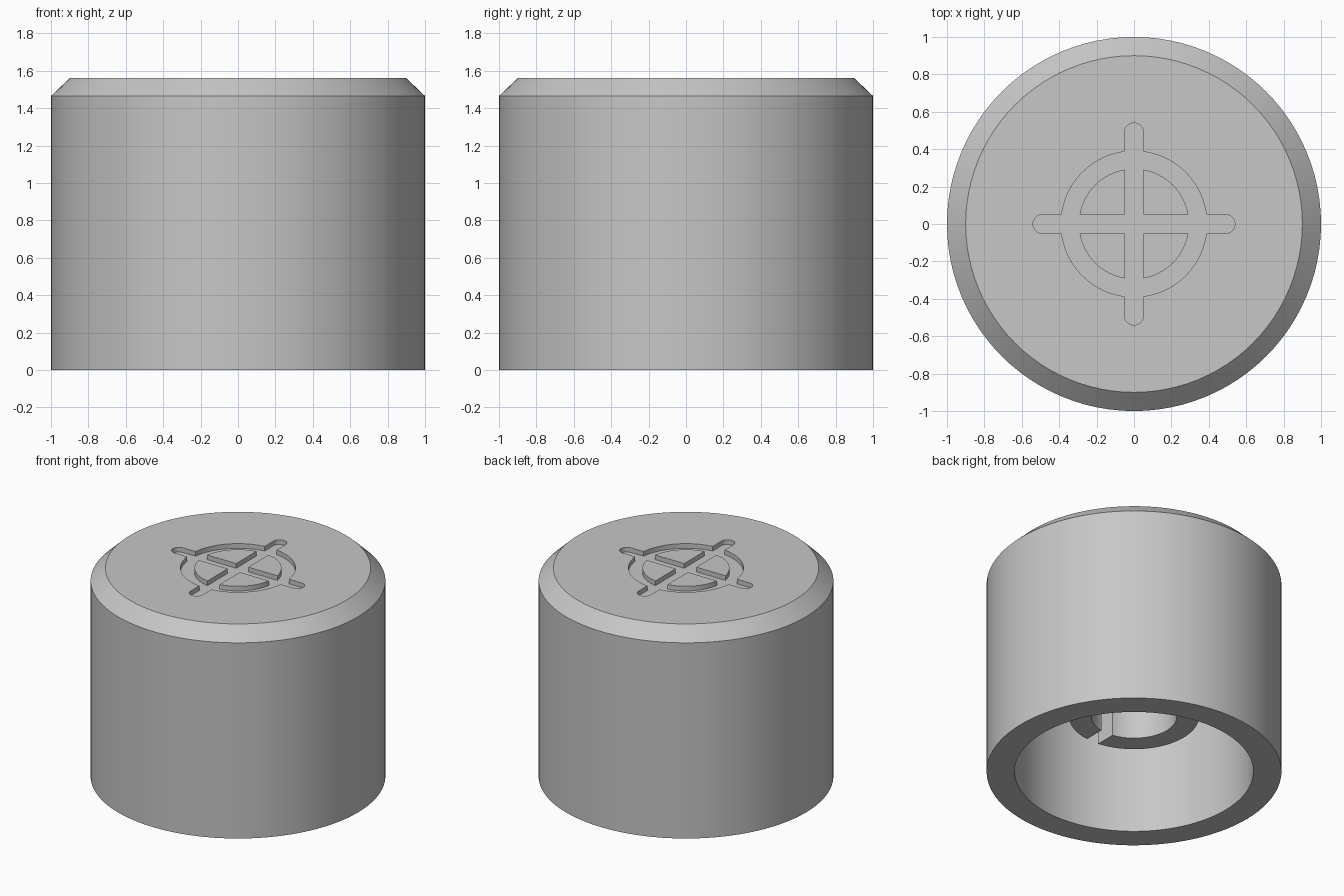
import bpy, bmesh, math

cube = bpy.data.objects.get("Cube")
if cube:
    bpy.data.objects.remove(cube, do_unlink=True)

SEGMENTS = 96
TOP, CEILING, DEPTH = 1.56, 1.36, 0.035
FLOOR = TOP - DEPTH

grey = bpy.data.materials.new("plain grey")
grey.use_nodes = True
colour = (0.57, 0.57, 0.57, 1)
grey.diffuse_color = colour
grey.node_tree.nodes["Principled BSDF"].inputs["Base Color"].default_value = colour


def finish(name, bm):
    bmesh.ops.recalc_face_normals(bm, faces=bm.faces)
    mesh = bpy.data.meshes.new(name)
    bm.to_mesh(mesh)
    bm.free()
    mesh.materials.append(grey)
    obj = bpy.data.objects.new(name, mesh)
    bpy.context.collection.objects.link(obj)
    return obj


def lathe(name, profile, closed=False):
    bm = bmesh.new()
    verts = [bm.verts.new((r, 0, z)) for r, z in profile]
    pairs = list(zip(verts, verts[1:]))
    if closed:
        pairs.append((verts[-1], verts[0]))
    edges = [bm.edges.new(p) for p in pairs]
    bmesh.ops.spin(bm, geom=verts + edges, cent=(0, 0, 0), axis=(0, 0, 1),
                   angle=math.tau, steps=SEGMENTS, use_duplicate=False)
    bmesh.ops.remove_doubles(bm, verts=bm.verts, dist=1e-4)
    bmesh.ops.dissolve_limit(bm, angle_limit=0.001, verts=bm.verts, edges=bm.edges)
    return finish(name, bm)


def rounded_bar(name, half_length, radius, turn):
    # Straight bar with round ends, raised into a prism
    bm = bmesh.new()
    outline = []
    for side in (1, -1):
        for i in range(17):
            a = math.pi * (i / 16 - 0.5)
            x = side * (half_length - radius + radius * math.cos(a))
            y = side * radius * math.sin(a)
            outline.append((x * math.cos(turn) - y * math.sin(turn),
                            x * math.sin(turn) + y * math.cos(turn)))
    face = bm.faces.new([bm.verts.new((x, y, FLOOR)) for x, y in outline])
    ext = bmesh.ops.extrude_face_region(bm, geom=[face])
    moved = [v for v in ext["geom"] if isinstance(v, bmesh.types.BMVert)]
    bmesh.ops.translate(bm, verts=moved, vec=(0, 0, 0.2))
    return finish(name, bm)


def box(name, size, centre):
    bm = bmesh.new()
    bmesh.ops.create_cube(bm, size=1)
    bmesh.ops.scale(bm, vec=size, verts=bm.verts)
    bmesh.ops.translate(bm, vec=centre, verts=bm.verts)
    return finish(name, bm)


def cut(target, cutter):
    cutter.hide_render = True
    mod = target.modifiers.new("cut", 'BOOLEAN')
    mod.operation, mod.solver, mod.object = 'DIFFERENCE', 'EXACT', cutter
    bpy.context.view_layer.objects.active = target
    bpy.ops.object.modifier_apply(modifier=mod.name)
    bpy.data.objects.remove(cutter, do_unlink=True)


# Hollow knob with a chamfered top and a tubular shaft socket inside
knob = lathe("knob", [
    (0, TOP), (0.9, TOP), (1, 1.465), (1, 0), (0.81, 0), (0.81, CEILING),
    (0.44, CEILING), (0.44, 0.43), (0.29, 0.43), (0.29, CEILING), (0, CEILING)])

# Slit across the shaft socket
cut(knob, box("slit_cutter", (0.1, 1.1, 1.055), (0, 0, 0.8275)))

# Engraved ring and crossing bars on the top
cut(knob, lathe("ring_cutter", [(0.295, FLOOR), (0.39, FLOOR),
                                (0.39, TOP + 0.1), (0.295, TOP + 0.1)], closed=True))
for turn in (0, math.pi / 2):
    cut(knob, rounded_bar("bar_cutter", 0.54, 0.05, turn))

# Smooth round walls, crisp edges
bpy.ops.object.select_all(action='DESELECT')
knob.select_set(True)
bpy.context.view_layer.objects.active = knob
bpy.ops.object.shade_smooth_by_angle(angle=math.radians(30))
